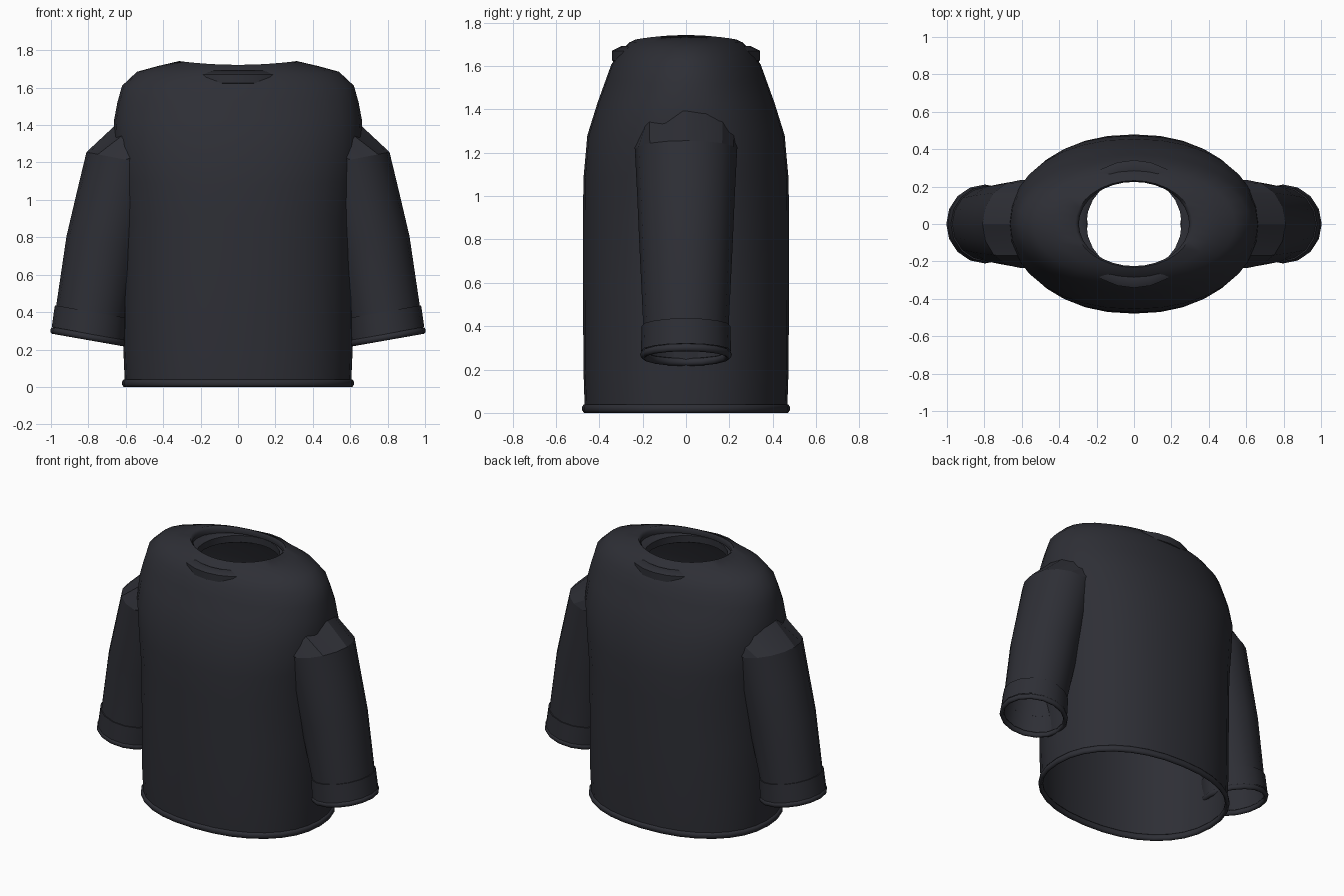
import bpy, bmesh, math
from mathutils import Vector

if "Cube" in bpy.data.objects:
    bpy.data.objects.remove(bpy.data.objects["Cube"])

cloth = bpy.data.materials.new("charcoal cloth")
cloth.diffuse_color = (0.027, 0.028, 0.036, 1)
cloth.use_nodes = True
cloth.node_tree.nodes["Principled BSDF"].inputs["Base Color"].default_value = cloth.diffuse_color


def loft(name, rings, closed=False, angle=40):
    """Skin a list of equal-length point rings; closed joins last ring to first."""
    bm = bmesh.new()
    rows = [[bm.verts.new(p) for p in ring] for ring in rings]
    n = len(rows[0])
    pairs = list(zip(rows, rows[1:])) + ([(rows[-1], rows[0])] if closed else [])
    for a, b in pairs:
        for i in range(n):
            j = (i + 1) % n
            bm.faces.new((a[i], a[j], b[j], b[i]))
    bmesh.ops.recalc_face_normals(bm, faces=bm.faces)
    me = bpy.data.meshes.new(name)
    bm.to_mesh(me)
    bm.free()
    me.materials.append(cloth)
    ob = bpy.data.objects.new(name, me)
    bpy.context.collection.objects.link(ob)
    bpy.ops.object.select_all(action='DESELECT')
    ob.select_set(True)
    bpy.context.view_layer.objects.active = ob
    bpy.ops.object.shade_smooth_by_angle(angle=math.radians(angle))
    return ob


def oval(rx, ry, zx, zy, n=32, power=2.2):
    """Rounded oval ring; height runs from zx at the sides to zy at front and back."""
    pts = []
    for i in range(n):
        a = 2 * math.pi * i / n
        c, s = math.cos(a), math.sin(a)
        e = 2 / power
        pts.append(Vector((rx * math.copysign(abs(c) ** e, c),
                           ry * math.copysign(abs(s) ** e, s),
                           zx * c * c + zy * s * s)))
    return pts


def tube_ring(name, rx, ry, z, r, rz, n, sides, power=2.2):
    """Horizontal oval ring with a round section."""
    rings = []
    for k in range(sides):
        a = 2 * math.pi * (k + 0.5) / sides
        d, h = r * math.cos(a), z + rz * math.sin(a)
        rings.append(oval(rx + d, ry + d, h, h, n, power))
    return loft(name, rings, True, 60)


# torso shell: half width, half depth, side height, front height, roundness
torso = [(.605, .467, .02, .02, 2.2), (.613, .473, .20, .20, 2.2),
         (.615, .475, .60, .60, 2.2), (.62, .475, .90, .90, 2.2),
         (.64, .473, 1.10, 1.08, 2.2), (.668, .455, 1.29, 1.28, 2.15),
         (.662, .408, 1.43, 1.43, 2.1), (.645, .372, 1.52, 1.53, 2.05),
         (.62, .345, 1.61, 1.605, 2), (.54, .305, 1.685, 1.665, 2),
         (.43, .262, 1.715, 1.708, 2), (.315, .232, 1.742, 1.722, 2),
         (.295, .225, 1.725, 1.708, 2), (.30, .228, 1.69, 1.685, 2)]
loft("torso", [oval(*t[:4], power=t[4]) for t in torso], angle=60)

# bottom hem and inner neck band
tube_ring("bottom_hem", .607, .466, .02, .014, .021, 32, 8)
tube_ring("neck_band", .298, .298, 1.647, .05, .045, 24, 6, 2)


def sleeve_ring(cx, cz, r, tilt, ry=None, side=1, n=16, jag=0):
    """Circle around the arm; tilt raises the outer edge, jag frays it."""
    t = math.radians(tilt)
    pts = []
    for i in range(n):
        a = 2 * math.pi * i / n
        x, y = r * math.cos(a), (ry or r) * math.sin(a)
        h = jag * (i % 2) if y < 0.02 and x > 0 else 0
        pts.append(Vector((side * (cx + x * math.cos(t)), y,
                           cz + x * math.sin(t) - h)))
    return pts


for side, word in ((1, "right"), (-1, "left")):
    # sleeve tube
    arm = [(.792, .275, .197, 10, .202), (.783, .40, .192, 10, .197),
           (.713, .77, .207, 10, .215), (.655, 1.0, .211, 10, .225),
           (.602, 1.215, .212, 11, .236)]
    loft(word + "_sleeve", [sleeve_ring(*a, side=side) for a in arm])
    # shoulder joint running into the torso
    joint = [sleeve_ring(.602, 1.215, .212, 11, .236, side),
             sleeve_ring(.44, 1.27, .245, 38, .24, side, jag=.05)]
    loft(word + "_shoulder_joint", joint, angle=20)
    # cuff band and rolled cuff edge
    band = [(.783, .402, .192, 10, .197), (.783, .402, .199, 10, .204),
            (.796, .285, .203, 10, .208)]
    loft(word + "_cuff_band", [sleeve_ring(*b, side=side) for b in band])
    roll = []
    for k in range(8):
        a = 2 * math.pi * k / 8
        d, h = .014 * math.cos(a), .018 * math.sin(a)
        roll.append(sleeve_ring(.797 - h * .17, .268 + h, .196 + d, 10,
                                .197 + d, side))
    loft(word + "_cuff_edge", roll, True, 60)
